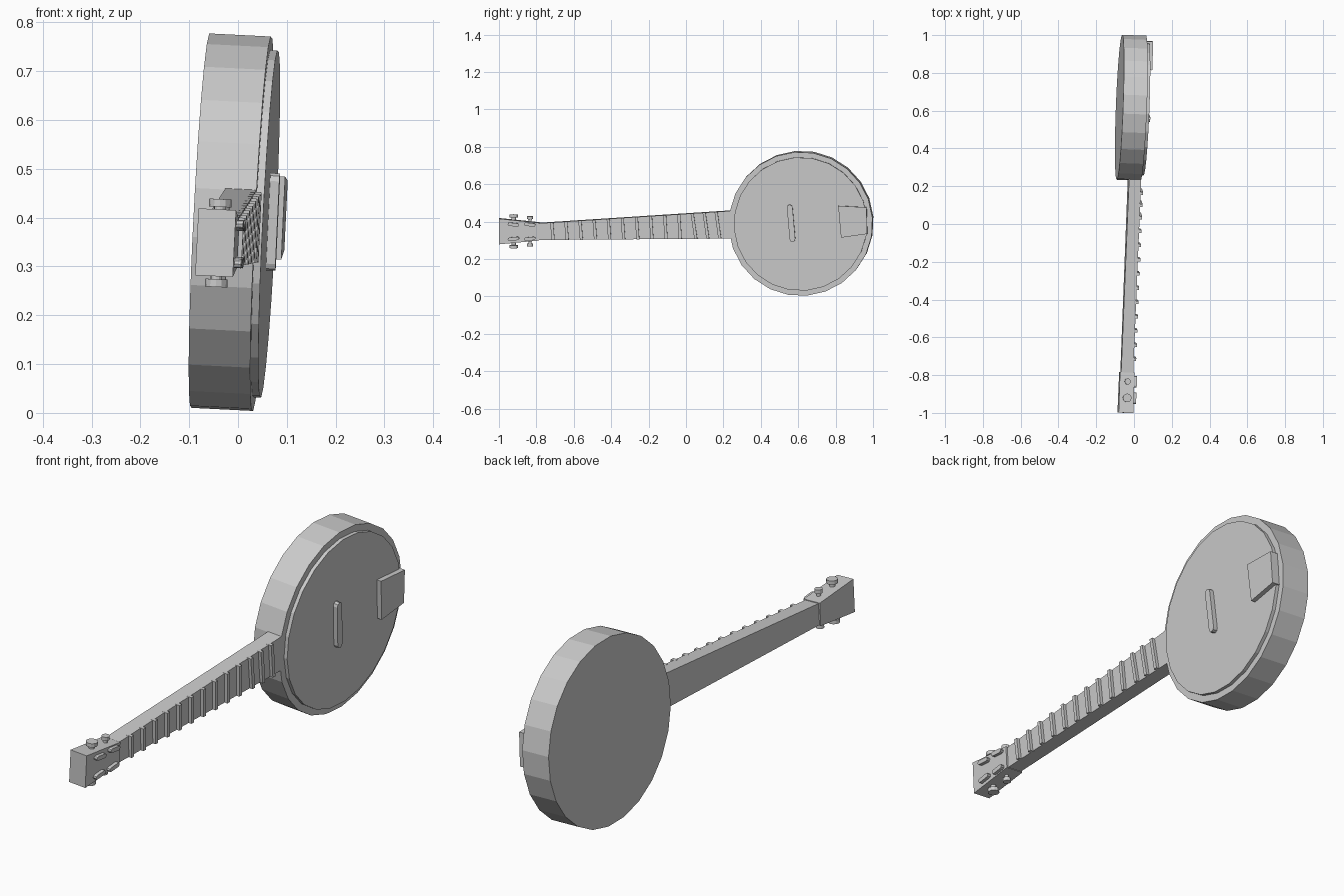
import bpy, bmesh
from math import sin, cos, pi, radians
from mathutils import Matrix, Vector

if "Cube" in bpy.data.objects:
    bpy.data.objects.remove(bpy.data.objects["Cube"])

grey = bpy.data.materials.new("plain grey")
grey.use_nodes = True
grey.diffuse_color = (0.6, 0.6, 0.6, 1)
grey.node_tree.nodes["Principled BSDF"].inputs["Base Color"].default_value = (0.6, 0.6, 0.6, 1)

# The whole instrument leans slightly: parts are built upright, then tilted about the drum centre
CY, CZ = 0.615, 0.39
PIVOT = Vector((0, CY, CZ))
LEAN_Y, LEAN_Z = 0.038, 0.05
TILT = Matrix(((1, LEAN_Y, LEAN_Z), (-LEAN_Y, 1, 0), (-LEAN_Z, 0, 1)))
ROLL = radians(5)


def prism(name, outline, low, high, axis="x"):
    """Extrude an outline: (y, z) points along x, or (x, y) points along z."""
    bm = bmesh.new()
    rings = []
    for depth in (low, high):
        pts = [(depth, a, b) if axis == "x" else (a, b, depth) for a, b in outline]
        rings.append([bm.verts.new(TILT @ (Vector(p) - PIVOT) + PIVOT) for p in pts])
    bottom, top = rings
    bm.faces.new(bottom[::-1])
    bm.faces.new(top)
    n = len(outline)
    for i in range(n):
        j = (i + 1) % n
        bm.faces.new((bottom[i], bottom[j], top[j], top[i]))
    bmesh.ops.recalc_face_normals(bm, faces=bm.faces)
    mesh = bpy.data.meshes.new(name)
    bm.to_mesh(mesh)
    bm.free()
    mesh.materials.append(grey)
    obj = bpy.data.objects.new(name, mesh)
    bpy.context.collection.objects.link(obj)
    return obj


def circle(a, b, radius, sides=12, start=0.0):
    return [(a + radius * cos(start + 2 * pi * i / sides),
             b + radius * sin(start + 2 * pi * i / sides)) for i in range(sides)]


def capsule(a, b, length, width, angle, steps=4):
    """Rounded bar outline, its long side along the given angle."""
    r, half = width / 2, length / 2 - width / 2
    pts = []
    for side in (0, 1):
        for i in range(steps + 1):
            t = -pi / 2 + pi * i / steps + pi * side
            u, v = (half if side == 0 else -half) + r * cos(t), r * sin(t)
            pts.append((a + u * cos(angle) - v * sin(angle), b + u * sin(angle) + v * cos(angle)))
    return pts


# Drum: shell and skin
prism("drum_shell", circle(CY, CZ, 0.385, 24, ROLL), -0.077, 0.049)
prism("drum_skin", circle(CY, CZ, 0.357, 24, ROLL), 0.04, 0.064)

# Bridge and tailpiece
prism("bridge", capsule(0.565, 0.395, 0.2, 0.03, pi / 2 + ROLL), 0.06, 0.083)
prism("tailpiece", [(0.817, 0.488), (0.968, 0.48), (0.972, 0.338), (0.832, 0.318)], 0.05, 0.084)

# Neck, tapering towards the headstock
NUT, HEEL = -0.785, 0.25


def neck_edges(y):
    t = (y - NUT) / (HEEL - NUT)
    return 0.304 + 0.008 * t, 0.393 + 0.067 * t


lo0, hi0 = neck_edges(NUT)
lo1, hi1 = neck_edges(HEEL)
prism("neck", [(NUT, lo0), (HEEL, lo1), (HEEL, hi1), (NUT, hi0)], -0.015, 0.049)

# Frets lean a little; the last few lean more
FRETS = 13
for i in range(FRETS):
    y = -0.712 + 0.0755 * i if i < 10 else 0.045 + 0.064 * (i - 10)
    lean = 0.004 if i < 10 else 0.01
    low, high = neck_edges(y)
    w = 0.008
    prism(f"fret_{i + 1}", [(y + lean - w, low), (y + lean + w, low),
                            (y - lean + w, high), (y - lean - w, high)], 0.04, 0.062)

# Headstock, flaring to its end
prism("headstock", [(-0.999, 0.281), (NUT, 0.301), (NUT, 0.396), (-0.999, 0.418)], -0.021, 0.056)

# Tuning pegs on both edges, with string posts on the face
for label, y, radius in (("outer", -0.92, 0.023), ("inner", -0.833, 0.016)):
    for side, sign in (("upper", 1), ("lower", -1)):
        edge = 0.349 + sign * (0.062 if label == "outer" else 0.053)
        tip = edge + sign * 0.028
        prism(f"{label}_{side}_peg_stem", circle(0.02, y, radius * 0.5), edge - sign * 0.02, tip, "z")
        prism(f"{label}_{side}_peg_head", circle(0.02, y, radius), tip - sign * 0.016, tip, "z")
        prism(f"{label}_{side}_string_post",
              capsule(y, 0.349 + sign * 0.038, 0.062, 0.018, -sign * radians(6)), 0.045, 0.07)
